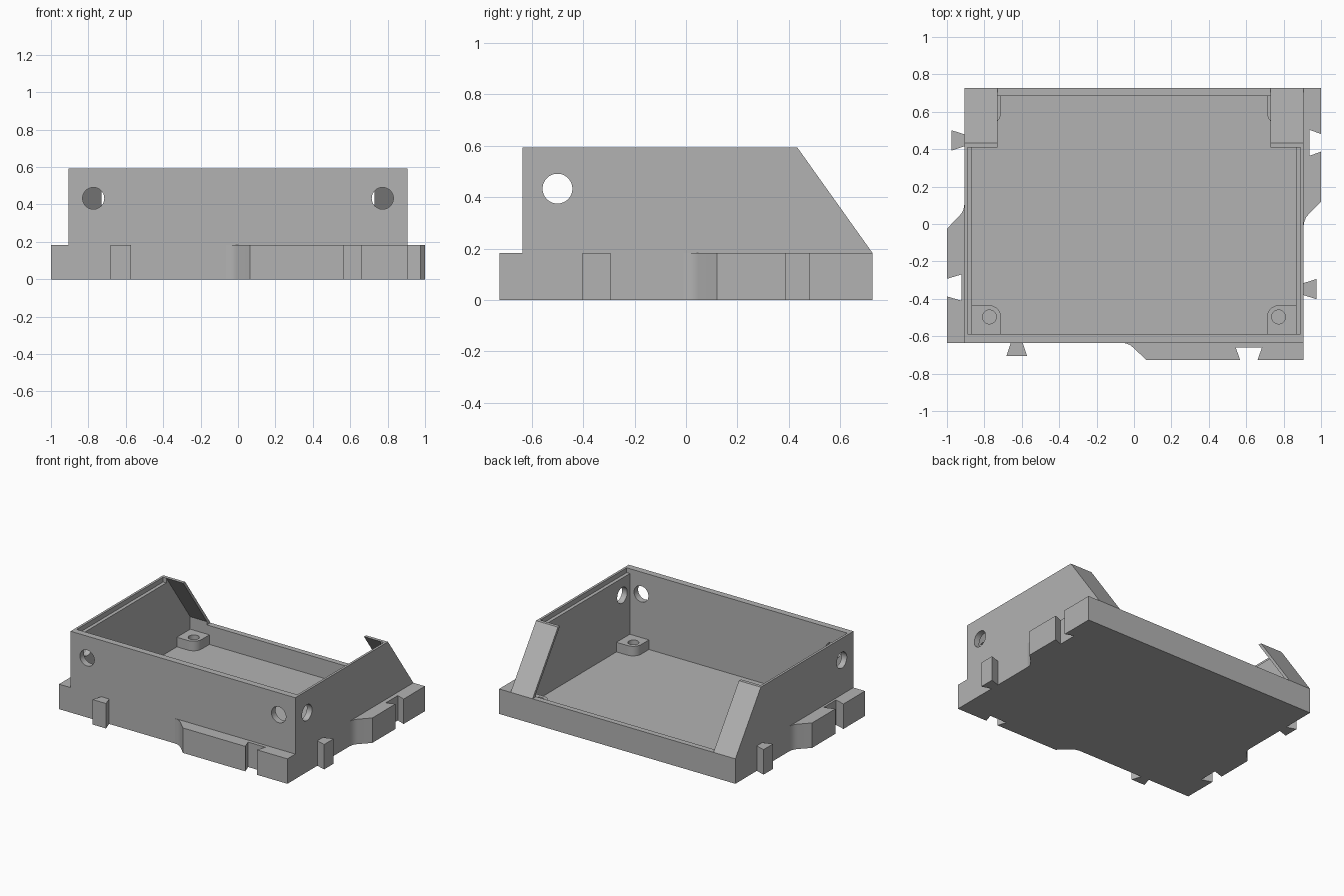
import bpy, bmesh, math
from mathutils import Vector

cube = bpy.data.objects.get("Cube")
if cube:
    bpy.data.objects.remove(cube)

GREY = (0.45, 0.45, 0.45, 1)
mat = bpy.data.materials.new("plain grey")
mat.use_nodes = True
mat.diffuse_color = GREY
mat.node_tree.nodes["Principled BSDF"].inputs["Base Color"].default_value = GREY

# Main dimensions
X, FRONT, BACK = 0.907, -0.635, 0.726     # outer walls
XI, FI, BI = 0.865, -0.588, 0.685         # inner walls
TOP, LOW, FLOOR = 0.593, 0.182, 0.045     # heights
SLOPE_Y, PLATE_Y, PLATE_X = 0.433, 0.409, 0.73


def prism(name, pts, axis, lo, hi):
    """Extrude a 2D outline along an axis: 'x' takes (y, z), 'y' takes (x, z), 'z' takes (x, y)."""
    place = {"x": lambda p, t: (t, p[0], p[1]),
             "y": lambda p, t: (p[0], t, p[1]),
             "z": lambda p, t: (p[0], p[1], t)}[axis]
    bm = bmesh.new()
    face = bm.faces.new([bm.verts.new(place(p, lo)) for p in pts])
    ext = bmesh.ops.extrude_face_region(bm, geom=[face])
    verts = [g for g in ext["geom"] if isinstance(g, bmesh.types.BMVert)]
    bmesh.ops.translate(bm, verts=verts, vec=Vector(place((0, 0), hi - lo)))
    bmesh.ops.recalc_face_normals(bm, faces=bm.faces)
    mesh = bpy.data.meshes.new(name)
    bm.to_mesh(mesh)
    bm.free()
    mesh.materials.append(mat)
    obj = bpy.data.objects.new(name, mesh)
    bpy.context.collection.objects.link(obj)
    return obj


def box(name, x0, x1, y0, y1, z0, z1):
    return prism(name, [(x0, y0), (x1, y0), (x1, y1), (x0, y1)], "z", z0, z1)


def rod(name, a, b, r, axis, lo, hi, n=48):
    turns = [2 * math.pi * i / n for i in range(n)]
    return prism(name, [(a + r * math.cos(t), b + r * math.sin(t)) for t in turns], axis, lo, hi)


def cut(obj, *cutters):
    """Subtract each cutter and bake the result."""
    for c in cutters:
        mod = obj.modifiers.new("cut", "BOOLEAN")
        mod.operation, mod.solver, mod.object = "DIFFERENCE", "EXACT", c
    bpy.context.view_layer.update()
    graph = bpy.context.evaluated_depsgraph_get()
    mesh = bpy.data.meshes.new_from_object(obj.evaluated_get(graph))
    obj.modifiers.clear()
    obj.data = mesh
    for c in cutters:
        bpy.data.objects.remove(c)


# Open tray: floor, walls and the two sloped corner plates
tray = prism("tray", [(FRONT, 0), (BACK, 0), (BACK, LOW), (SLOPE_Y, TOP), (FRONT, TOP)], "x", -X, X)
steep = (TOP - LOW) / (BACK - SLOPE_Y)
cavity = prism("cavity", [(FI, FLOOR), (BI, FLOOR), (BI, TOP - steep * (BI - PLATE_Y)),
                          (PLATE_Y, TOP), (PLATE_Y, 1), (FI, 1)], "x", -XI, XI)
cut(tray, cavity)
cut(tray, box("rear_opening", -PLATE_X, PLATE_X, 0, 1, LOW, 1))
cut(tray, box("lid_ledge", -0.89, 0.89, FI, PLATE_Y, TOP - 0.035, 1))

# Cable holes in the front and side walls
cut(tray, rod("side_hole", -0.5, 0.433, 0.058, "x", -1.2, 1.2))
for s in (-1, 1):
    cut(tray, rod("front_hole", s * 0.773, 0.433, 0.058, "y", -0.8, -0.5))

# Four screw pads in the inner corners, each with one rounded corner
PAD, R = 0.154, 0.065
for side, sx in (("left", 1), ("right", -1)):
    for end, sy, y0 in (("front", 1, FI), ("back", -1, BI)):
        outline = [(-0.01, -0.01), (PAD, -0.01)]
        for i in range(9):
            t = math.pi / 2 * i / 8
            outline.append((PAD - R + R * math.cos(t), PAD - R + R * math.sin(t)))
        outline.append((-0.01, PAD))
        pts = [(sx * (XI - u), y0 + sy * v) for u, v in outline]
        pad = prism(f"{end}_{side}_screw_pad", pts, "z", FLOOR - 0.01, 0.115)
        cut(pad, rod("screw_hole", sx * 0.773, y0 + sy * 0.091, 0.037, "z", FLOOR, 0.3))

# Outer connector rails: u runs along the wall, v outwards from it
WALLS = {"front": lambda u, v: (u, FRONT - v),
         "left": lambda u, v: (X + v, u),
         "right": lambda u, v: (-X - v, u)}


def rail(wall, start, end, depth, socket, socket_floor):
    """Rail with an eased ramp at its start and a dovetail socket at the given centre."""
    d = 1 if end > start else -1
    ramp = [(0, -0.01), (0, 0), (0.025, 0.004), (0.045, 0.013), (0.06, 0.025), (0.13, depth)]
    slot = [(-0.047, depth), (-0.07, socket_floor), (0.07, socket_floor), (0.047, depth)]
    pts = [(start + d * u, v) for u, v in ramp]
    pts += [(socket + d * u, v) for u, v in slot]
    pts += [(end, depth), (end, -0.01)]
    prism(wall + "_rail", [WALLS[wall](u, v) for u, v in pts], "z", 0, LOW)


def tail(wall, centre):
    """Dovetail key that widens away from the wall."""
    pts = [(-0.029, -0.01), (-0.032, 0), (-0.055, 0.07), (0.055, 0.07), (0.032, 0), (0.029, -0.01)]
    prism(wall + "_dovetail", [WALLS[wall](centre + u, v) for u, v in pts], "z", 0, LOW)


rail("front", -0.065, X, 0.091, 0.614, 0.025)
rail("left", -0.01, BACK, 0.093, 0.434, 0.03)
rail("right", 0.105, FRONT, 0.093, -0.34, 0.016)
tail("front", -0.627)
tail("left", -0.348)
tail("right", 0.447)

# Smooth only the round surfaces
bpy.ops.object.select_all(action="DESELECT")
for obj in bpy.context.collection.objects:
    if obj.type == "MESH" and mat.name in obj.data.materials:
        obj.select_set(True)
        bpy.context.view_layer.objects.active = obj
bpy.ops.object.shade_smooth_by_angle(angle=math.radians(30))
